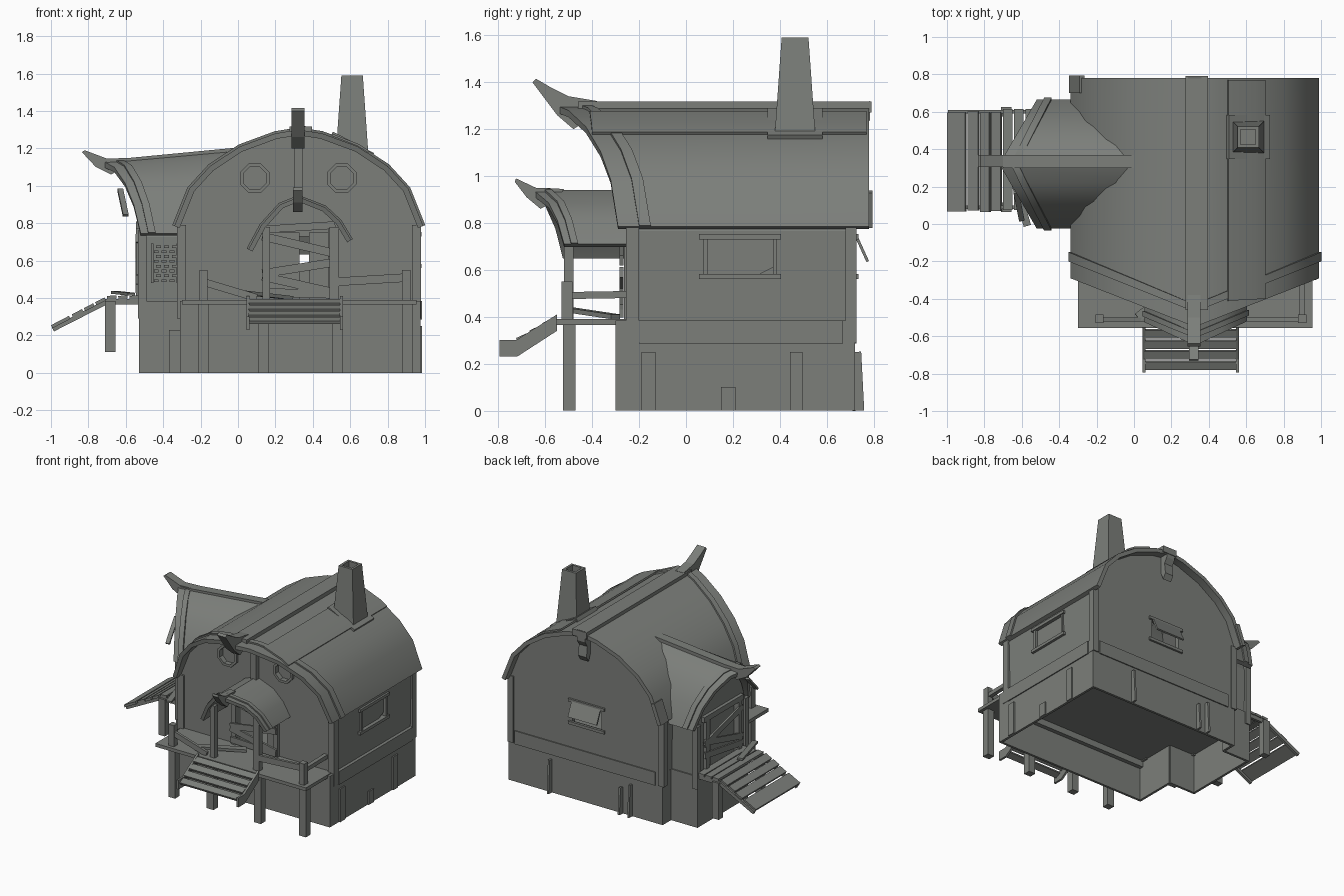
import bpy, bmesh, math, random
from mathutils import Vector, Matrix

if "Cube" in bpy.data.objects:
    bpy.data.objects.remove(bpy.data.objects["Cube"])
random.seed(4)

mat = bpy.data.materials.new("weathered_grey")
mat.use_nodes = True
GREY = (0.2, 0.21, 0.195, 1)
mat.diffuse_color = GREY
mat.node_tree.nodes["Principled BSDF"].inputs["Base Color"].default_value = GREY
WING = Matrix.Translation((0, 0.32, 0)) @ Matrix.Rotation(-math.pi / 2, 4, 'Z')
MAIN = Matrix.Translation((0.325, 0, 0))


def finish(name, bm, matrix=Matrix()):
    bmesh.ops.transform(bm, matrix=matrix, verts=bm.verts)
    bmesh.ops.recalc_face_normals(bm, faces=bm.faces)
    me = bpy.data.meshes.new(name)
    bm.to_mesh(me)
    bm.free()
    me.materials.append(mat)
    ob = bpy.data.objects.new(name, me)
    bpy.context.collection.objects.link(ob)
    return ob


def beam(name, p, q, w, h):
    """Board from p to q, w wide and h thick."""
    p, q = Vector(p), Vector(q)
    d = q - p
    bm = bmesh.new()
    bmesh.ops.create_cube(bm, size=1, matrix=Matrix.Diagonal((d.length, w, h, 1)))
    rot = d.to_track_quat('X', 'Z').to_matrix().to_4x4()
    return finish(name, bm, Matrix.Translation((p + q) / 2) @ rot)


def box(name, x, y, z):
    bm = bmesh.new()
    bmesh.ops.create_cube(bm, size=1)
    for v in bm.verts:
        v.co = [r[0] + (c + 0.5) * (r[1] - r[0]) for c, r in zip(v.co, (x, y, z))]
    return finish(name, bm)


def prism(name, pts, place, lo, hi, matrix=Matrix()):
    """Extrude a 2D outline; place(a, b, depth) gives the 3D point."""
    bm = bmesh.new()
    ends = [[bm.verts.new(place(a, b, d)) for a, b in pts] for d in (lo, hi)]
    for e in ends:
        bm.faces.new(e)
    for i in range(len(pts)):
        j = (i + 1) % len(pts)
        bm.faces.new((ends[0][i], ends[0][j], ends[1][j], ends[1][i]))
    return finish(name, bm, matrix)


def xz(a, b, d):
    return (a, d, b)


def yz(a, b, d):
    return (d, a, b)


def arch(half):
    return [(-x, z) for x, z in reversed(half[1:])] + list(half)


roofs = []


def roof(name, pts, front, back, matrix, thick=0.03, lift=0.0, rise=0.0):
    """Curved shell; front and back are y values at (ridge, eave)."""
    pts = [Vector(p) for p in pts]
    span = max(abs(p.x) for p in pts)
    bm = bmesh.new()
    rows = []
    for i, p in enumerate(pts):
        t = pts[min(i + 1, len(pts) - 1)] - pts[max(i - 1, 0)]
        n = Vector((-t.y, t.x)).normalized()
        k = abs(p.x) / span
        yf, yb = (e[0] + (e[1] - e[0]) * k for e in (front, back))
        row = []
        for off, y, r in ((lift, yf, 0), (lift, yb, rise), (lift - thick, yb, rise), (lift - thick, yf, 0)):
            c = p + n * off
            row.append(bm.verts.new((c.x, y, c.y + r * (1 - k))))
        rows.append(row)
    for a, b in zip(rows, rows[1:]):
        for k in range(4):
            m = (k + 1) % 4
            bm.faces.new((a[k], a[m], b[m], b[k]))
    bm.faces.new(rows[0])
    bm.faces.new(rows[-1])
    roofs.append(finish(name, bm, matrix))


def gable(name, half, width, foot, drop, bottom, lo, hi, matrix):
    top = [(x * width / half[-1][0], z - drop) for x, z in arch(half)]
    return prism(name, [(-foot, bottom)] + top + [(foot, bottom)], xz, lo, hi, matrix)


def cut(target, cutter):
    m = target.modifiers.new("opening", 'BOOLEAN')
    m.operation, m.solver, m.object = 'DIFFERENCE', 'EXACT', cutter
    cutter.hide_render = cutter.hide_viewport = True


# Roof profiles (distance from ridge, height)
main_half = [(0, 1.3), (0.125, 1.28), (0.315, 1.21), (0.475, 1.105), (0.585, 0.985), (0.665, 0.785)]
wing_half = [(0, 1.13), (0.1, 1.1), (0.2, 1.015), (0.28, 0.9), (0.345, 0.745)]
porch = [(-0.27, 0.66), (-0.2, 0.79), (-0.1, 0.9), (0, 0.94), (0.14, 0.885), (0.22, 0.81), (0.28, 0.71)]
main, side = arch(main_half), arch(wing_half)

# Hollow main house and wing bodies
house = gable("house_walls", main_half, 0.642, 0.632, 0.02, 0.3, -0.24, 0.72, MAIN)
wing = gable("wing_walls", wing_half, 0.292, 0.29, 0.02, 0.3, -0.52, -0.25, WING)
cut(house, gable("house_hollow_cutter", main_half, 0.61, 0.6, 0.05, 0.385, -0.21, 0.69, MAIN))
cut(wing, gable("wing_hollow_cutter", wing_half, 0.26, 0.25, 0.05, 0.386, -0.49, -0.2, WING))
cut(house, box("passage_cutter", (-0.4, -0.2), (0.14, 0.51), (0.387, 0.78)))

# Roof shells and edge trim
roof("main_roof", main, (-0.55, -0.29), (0.78, 0.78), MAIN)
roof("main_roof_trim", main, (-0.47, -0.2), (-0.43, -0.15), MAIN, 0.02, 0.012)
roof("wing_roof", side, (-0.72, -0.52), (0, 0), WING, rise=0.065)
roof("wing_roof_trim", side, (-0.66, -0.48), (-0.62, -0.44), WING, 0.02, 0.012)
roof("porch_roof", porch, (-0.65, -0.52), (-0.23, -0.23), MAIN, 0.025)
roof("porch_roof_trim", porch, (-0.61, -0.49), (-0.58, -0.46), MAIN, 0.02, 0.01)
roof("roof_patch", [(0.175, 1.265), (0.315, 1.21), (0.37, 1.175)], (-0.42, -0.4), (0.77, 0.77), MAIN, 0.012, 0.014)
roof("eave_end_trim", [(-0.665, 0.785), (-0.61, 0.935)], (0.7, 0.7), (0.795, 0.795), MAIN, 0.03, 0.008)
box("ridge_cap", (0.275, 0.395), (-0.46, 0.79), (1.27, 1.318))
beam("wing_ridge_cap", (-0.7, 0.335, 1.125), (0.0, 0.335, 1.192), 0.07, 0.025)

# Upturned ridge horns
prism("main_horn", [(-0.38, 1.32), (-0.5, 1.34), (-0.58, 1.38), (-0.64, 1.415), (-0.655, 1.4), (-0.61, 1.34),
      (-0.55, 1.26), (-0.48, 1.2), (-0.4, 1.25)], yz, 0.285, 0.355)
prism("porch_horn", [(-0.52, 0.945), (-0.64, 0.95), (-0.725, 0.99), (-0.73, 0.975), (-0.68, 0.91),
      (-0.62, 0.86), (-0.55, 0.9)], yz, 0.295, 0.345)
prism("wing_horn", [(-0.55, 1.15), (-0.7, 1.145), (-0.82, 1.19), (-0.835, 1.18), (-0.76, 1.1),
      (-0.68, 1.06), (-0.6, 1.1)], xz, 0.305, 0.37)
prism("back_bracket", [(0.72, 1.3), (0.785, 1.32), (0.785, 1.24), (0.76, 1.2), (0.77, 1.12), (0.745, 1.08),
      (0.72, 1.14)], yz, 0.29, 0.36)
box("gable_post", (0.3, 0.345), (-0.28, -0.23), (0.9, 1.25))
beam("gable_batten", (-0.6, 0.02, 0.84), (-0.63, 0.17, 0.98), 0.03, 0.015)

# Chimney with flue and sloping base
bm = bmesh.new()
bmesh.ops.create_cone(bm, cap_ends=True, segments=4, radius1=0.135, radius2=0.081, depth=0.54,
                      matrix=Matrix.Rotation(math.pi / 4, 4, 'Z'))
top = max(bm.faces, key=lambda f: f.calc_center_median().z)
bmesh.ops.inset_region(bm, faces=[top], thickness=0.025)
hole = bmesh.ops.extrude_discrete_faces(bm, faces=[top])["faces"][0]
bmesh.ops.translate(bm, verts=hole.verts, vec=(0, 0, -0.12))
finish("chimney", bm, Matrix.Translation((0.61, 0.465, 1.32)))
beam("chimney_base", (0.495, 0.465, 1.265), (0.715, 0.465, 1.15), 0.235, 0.055)

# Open-bottomed foundation of thin walls
T = 0.018
for x, y in (((-0.31, 0.975), (-0.3, -0.3 + T)), ((-0.31, 0.975), (0.72 - T, 0.72)), ((0.975 - T, 0.975), (-0.3, 0.72)),
             ((-0.31, -0.31 + T), (-0.3, 0.03)), ((-0.31, -0.31 + T), (0.61, 0.72)), ((-0.53, -0.53 + T), (0.02, 0.62)),
             ((-0.53, -0.3), (0.02, 0.02 + T)), ((-0.53, -0.3), (0.62 - T, 0.62))):
    box("foundation_wall", x, y, (0, 0.385))
box("foundation_ceiling", (-0.3, 0.965), (-0.29, 0.71), (0.298, 0.375))
box("foundation_ledge", (-0.3, 0.965), (-0.29, -0.25), (0.25, 0.3))
box("side_band", (0.97, 0.983), (-0.2, 0.67), (0.285, 0.385))
box("back_band", (-0.25, 0.92), (0.715, 0.728), (0.285, 0.385))
for y, w, h in ((-0.16, 0.06, 0.25), (0.18, 0.06, 0.1), (0.47, 0.055, 0.25)):
    box("side_prop", (0.965, 0.985), (y - w / 2, y + w / 2), (0, h))
for x, h in ((-0.05, 0.24), (0.03, 0.2), (0.62, 0.25)):
    beam("back_prop", (x, 0.735, 0), (x, 0.722, h), 0.015, 0.05)
box("wing_prop", (-0.37, -0.31), (0.0, 0.03), (0, 0.23))

# Corner posts
for x in (-0.325, 0.93):
    box("front_corner_post", (x, x + 0.048), (-0.255, -0.2), (0.29, 0.79))
    box("back_corner_post", (x, x + 0.048), (0.68, 0.728), (0.29, 0.79))
for y in (0.012, 0.583):
    box("wing_corner_post", (-0.535, -0.49), (y, y + 0.045), (0.29, 0.76))

# Round front windows
for x in (0.09, 0.555):
    turn = Matrix.Translation((x, -0.24, 1.04)) @ Matrix.Rotation(math.pi / 2, 4, 'X') @ Matrix.Rotation(math.pi / 8, 4, 'Z')
    rims = []
    for name, r, d in (("round_frame", 0.085, 0.04), ("round_cutter", 0.066, 0.14)):
        bm = bmesh.new()
        bmesh.ops.create_cone(bm, cap_ends=True, segments=8, radius1=r, radius2=r, depth=d)
        rims.append(finish(name, bm, turn))
    cut(house, rims[1])
    cut(rims[0], rims[1])
    box("round_pane", (x - 0.07, x + 0.07), (-0.222, -0.215), (0.97, 1.11))

# Window and door openings
cut(house, box("side_window_cutter", (0.88, 1.1), (0.08, 0.375), (0.58, 0.73)))
cut(house, box("back_window_cutter", (0.2, 0.44), (0.64, 0.8), (0.57, 0.73)))
cut(house, box("door_cutter", (0.15, 0.49), (-0.4, -0.1), (0.388, 0.77)))
cut(wing, box("wing_door_cutter", (-0.7, -0.44), (0.14, 0.5), (0.388, 0.78)))
for z in (0.56, 0.73):
    box("side_window_frame", (0.95, 0.982), (0.055, 0.405), (z, z + 0.022))
    box("back_window_frame", (0.17, 0.47), (0.715, 0.735), (z, z + 0.022))
for c in (0.075, 0.37):
    box("side_window_jamb", (0.95, 0.975), (c, c + 0.018), (0.57, 0.74))
prism("side_window_shutter", [(0.08, 0.73), (0.375, 0.73), (0.37, 0.61), (0.31, 0.58), (0.09, 0.58)], yz, 0.945, 0.955)
beam("back_shutter", (0.32, 0.725, 0.745), (0.32, 0.775, 0.635), 0.24, 0.012)

# Front door frame, leaves and nailed boards
beam("door_lintel", (0.12, -0.26, 0.765), (0.52, -0.26, 0.79), 0.04, 0.04)
for x in (0.13, 0.48):
    box("door_jamb", (x, x + 0.035), (-0.265, -0.22), (0.39, 0.77))
for x0, x1 in ((0.38, 0.48), (0.16, 0.33)):
    box("door_leaf", (x0, x1), (-0.2, -0.18), (0.39, 0.75))
for a, b in ((0.73, 0.64), (0.53, 0.59), (0.515, 0.43), (0.43, 0.42)):
    beam("door_board", (0.13, -0.275, a), (0.51, -0.275, b), 0.015, 0.045)

# Wing door and its boards
for y in (0.11, 0.5):
    box("wing_door_jamb", (-0.545, -0.51), (y, y + 0.035), (0.39, 0.79))
box("wing_door_lintel", (-0.545, -0.51), (0.09, 0.56), (0.77, 0.81))
box("wing_door_leaf", (-0.5, -0.48), (0.13, 0.42), (0.39, 0.78))
for a, b in ((0.72, 0.6), (0.5, 0.62), (0.45, 0.52)):
    beam("wing_door_board", (-0.54, 0.1, a), (-0.54, 0.55, b), 0.015, 0.045)

# Wing front lattice
for x in (-0.465, -0.33):
    box("lattice_frame", (x, x + 0.012), (0.01, 0.032), (0.48, 0.69))
for i in range(8):
    z = 0.485 + i * 0.026
    for j in range(3):
        x = -0.45 + j * 0.042 + (i % 2) * 0.012
        box("lattice_slat", (x, x + 0.026), (0.016, 0.032), (z, z + 0.014))

# Porch deck, legs, posts and rails
box("porch_deck", (-0.3, 0.955), (-0.555, -0.23), (0.365, 0.39))
for x in (-0.185, 0.135, 0.53, 0.905):
    box("porch_leg", (x - 0.028, x + 0.028), (-0.525, -0.472), (0, 0.37))
box("porch_post_left", (0.49, 0.54), (-0.52, -0.48), (0.28, 0.78))
box("porch_post_right", (0.13, 0.17), (-0.52, -0.48), (0.38, 0.78))
for x in (-0.185, 0.9):
    box("rail_post", (x - 0.022, x + 0.022), (-0.53, -0.485), (0.38, 0.55))
beam("front_rail", (0.5, -0.51, 0.485), (0.92, -0.51, 0.51), 0.02, 0.045)
beam("fallen_rail", (-0.2, -0.51, 0.49), (0.1, -0.51, 0.4), 0.02, 0.04)
beam("side_rail", (0.9, -0.53, 0.49), (0.9, -0.24, 0.495), 0.03, 0.03)
beam("loose_plank", (0.02, -0.5, 0.43), (0.28, -0.3, 0.4), 0.05, 0.02)

# Front steps: stringers with treads tilted between them
for x in (0.045, 0.545):
    prism("step_stringer", [(-0.55, 0.41), (-0.725, 0.3), (-0.795, 0.3), (-0.795, 0.23), (-0.72, 0.23), (-0.55, 0.34)],
          yz, x, x + 0.016)
for i in range(4):
    y, z = -0.565 - i * 0.056, 0.385 - i * 0.032
    beam("step_tread", (0.3, y, z), (0.3, y - 0.044, z - 0.02), 0.49, 0.018)

# Side landing and sloping ramp of uneven planks
for x0, x1 in ((-0.53, -0.58), (-0.59, -0.64), (-0.65, -0.7)):
    beam("landing_plank", (x0, 0.345, 0.405), (x1, 0.345, 0.402), 0.54, 0.018)
for x0, x1 in ((-0.71, -0.76), (-0.77, -0.82), (-0.83, -0.885), (-0.9, -0.995)):
    y = 0.34 + random.uniform(-0.012, 0.012)
    beam("ramp_plank", (x0, y, 0.395 + (x0 + 0.71) * 0.52), (x1, y, 0.395 + (x1 + 0.71) * 0.52), 0.53, 0.018)
for y in (0.09, 0.6):
    beam("ramp_runner", (-0.7, y, 0.38), (-0.99, y, 0.232), 0.02, 0.025)
    beam("landing_runner", (-0.52, y, 0.38), (-0.71, y, 0.38), 0.02, 0.03)
    box("ramp_leg", (-0.71, -0.655), (y - 0.025, y + 0.025), (0.11, 0.385))
beam("loose_board", (-0.57, -0.01, 0.42), (-0.66, 0.3, 0.43), 0.04, 0.015)

# Smooth the curved roofs, keep their rims sharp
bpy.ops.object.select_all(action='DESELECT')
for ob in roofs:
    ob.select_set(True)
bpy.context.view_layer.objects.active = roofs[0]
bpy.ops.object.shade_smooth_by_angle(angle=math.radians(35))
